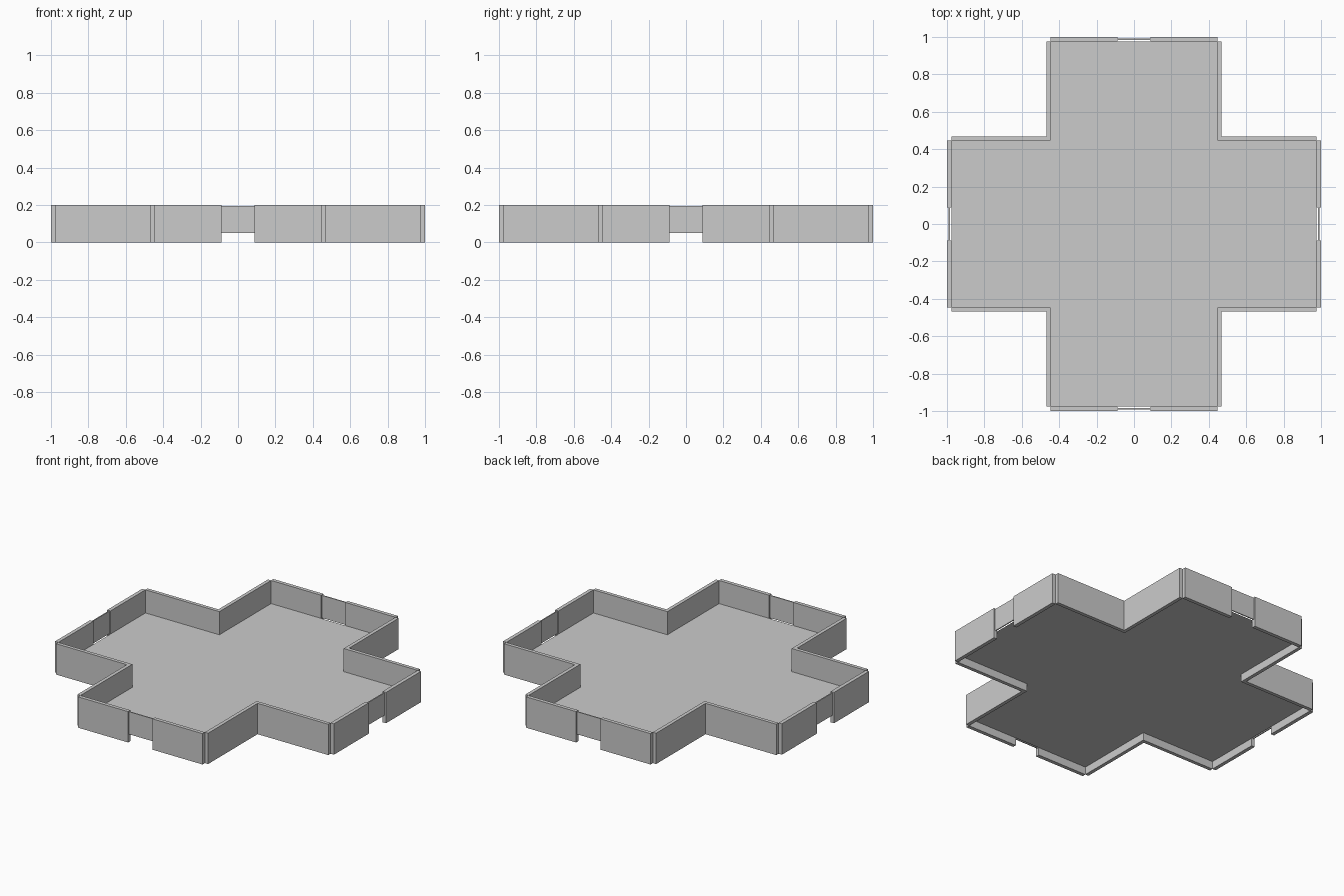
import bpy, bmesh
from mathutils import Matrix
from math import pi

if "Cube" in bpy.data.objects:
    bpy.data.objects.remove(bpy.data.objects["Cube"])

H = 0.2          # wall height
FLOOR = 0.05     # floor level
IN, OUT = 0.446, 0.469   # inner / outer face of the arm sides
END, TIP = 0.976, 1.0    # inner / outer face of the arm ends
GAP = 0.088      # half width of the doorway


def prism(name, outline, z0, z1, turn=0):
    """Extrude a counter-clockwise outline, turned by quarter turns about z."""
    bm = bmesh.new()
    base = bm.faces.new([bm.verts.new((x, y, z0)) for x, y in outline])
    if z1 > z0:
        bm.faces.new([bm.verts.new((x, y, z1)) for x, y in outline])
        bm.verts.ensure_lookup_table()
        n = len(outline)
        for i in range(n):
            j = (i + 1) % n
            bm.faces.new([bm.verts[k] for k in (i, j, n + j, n + i)])
        bmesh.ops.recalc_face_normals(bm, faces=bm.faces)
    bm.transform(Matrix.Rotation(turn * pi / 2, 4, 'Z'))
    mesh = bpy.data.meshes.new(name)
    bm.to_mesh(mesh)
    bm.free()
    obj = bpy.data.objects.new(name, mesh)
    bpy.context.collection.objects.link(obj)
    return obj


def rect(x0, x1, y0, y1):
    return [(x0, y0), (x1, y0), (x1, y1), (x0, y1)]


# Cross-shaped floor sheet
quarter = [(END, -IN), (END, IN), (IN, IN)]
cross = []
for k in range(4):
    for x, y in quarter:
        for _ in range(k):
            x, y = -y, x
        cross.append((x, y))
prism("floor", cross, FLOOR, FLOOR)

for k in range(4):
    # L-shaped wall around each inner corner
    prism("corner_wall", [(IN, IN), (END, IN), (END, OUT), (OUT, OUT),
                          (OUT, END), (IN, END)], 0, H, k)
    # End wall either side of the doorway
    prism("end_wall_left", rect(-IN, -GAP, -TIP, -END), 0, H, k)
    prism("end_wall_right", rect(GAP, IN, -TIP, -END), 0, H, k)
    # Thin recessed door panel, raised clear of the ground
    prism("door_panel", rect(-GAP, GAP, -0.991, -0.984), FLOOR, 0.196, k)
